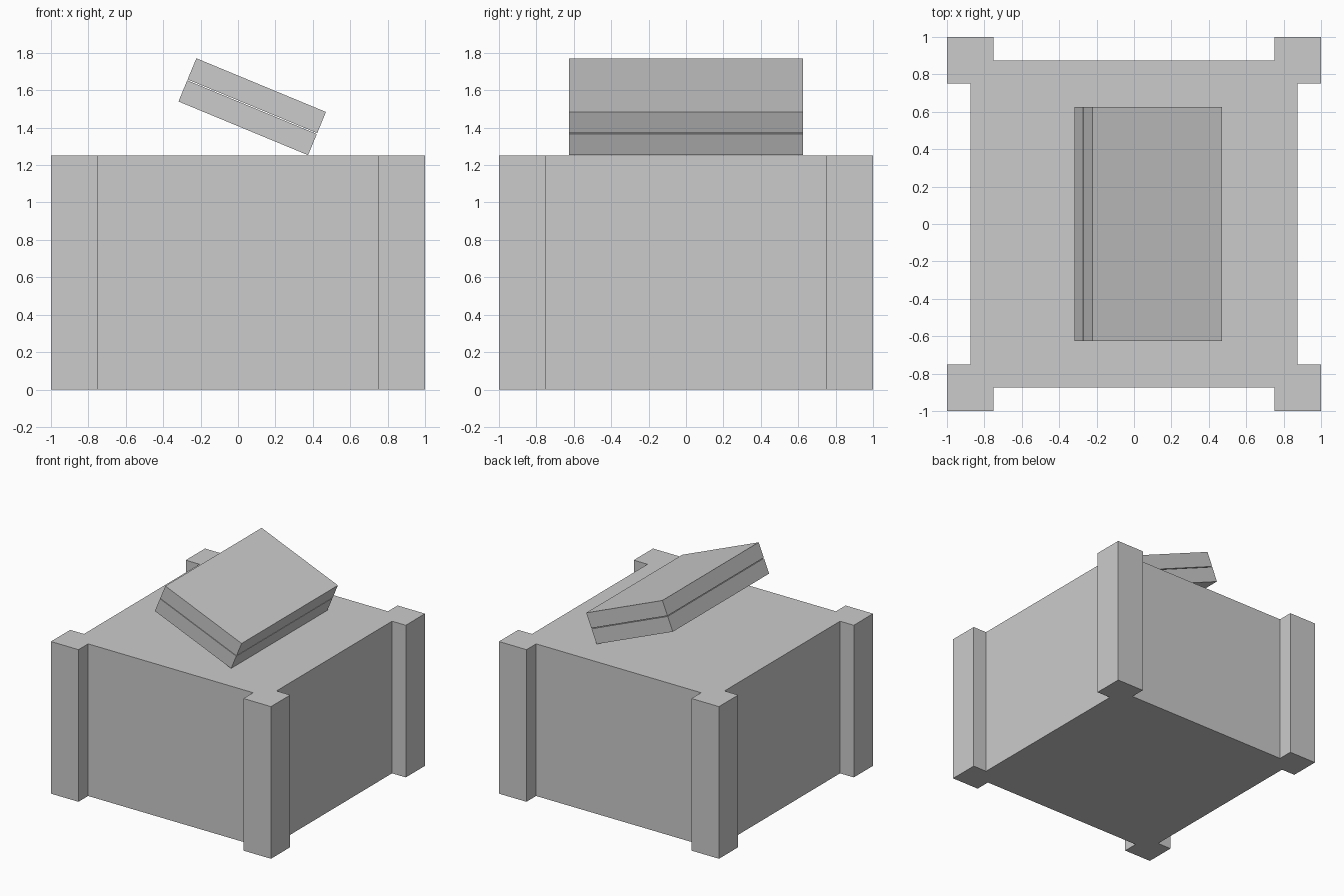
import bpy, bmesh, math
from mathutils import Matrix

if "Cube" in bpy.data.objects:
    bpy.data.objects.remove(bpy.data.objects["Cube"])

grey = bpy.data.materials.new("plain grey")
grey.diffuse_color = (0.6, 0.6, 0.6, 1)
grey.use_nodes = True
grey.node_tree.nodes["Principled BSDF"].inputs["Base Color"].default_value = grey.diffuse_color


def add_object(name, bm):
    bmesh.ops.recalc_face_normals(bm, faces=bm.faces)
    mesh = bpy.data.meshes.new(name)
    bm.to_mesh(mesh)
    bm.free()
    mesh.materials.append(grey)
    obj = bpy.data.objects.new(name, mesh)
    bpy.context.collection.objects.link(obj)
    return obj


# Crate body: one plan outline with four square corner posts, extruded upward
OUTER, POST, WALL, HEIGHT = 1.0, 0.75, 0.875, 1.25
corner = [(WALL, POST), (OUTER, POST), (OUTER, OUTER), (POST, OUTER), (POST, WALL)]
bm = bmesh.new()
outline = []
for quarter in range(4):
    for x, y in corner:
        for _ in range(quarter):
            x, y = -y, x
        outline.append(bm.verts.new((x, y, 0)))
base = bm.faces.new(outline)
top = bmesh.ops.extrude_face_region(bm, geom=[base], use_keep_orig=True)
bmesh.ops.translate(bm, vec=(0, 0, HEIGHT),
                    verts=[g for g in top["geom"] if isinstance(g, bmesh.types.BMVert)])
add_object("crate_body", bm)

# Tilted block on top: two equal slabs with a hairline seam between them
LENGTH, WIDTH, THICK, SEAM = 0.75, 1.25, 0.25, 0.005
tilt = Matrix.Translation((0.076, 0, 1.512)) @ Matrix.Rotation(math.radians(22.5), 4, 'Y')
slab = (THICK - SEAM) / 2
for name, side in (("lower_slab", -1), ("upper_slab", 1)):
    bm = bmesh.new()
    bmesh.ops.create_cube(bm, size=1)
    place = Matrix.Translation((0, 0, side * (slab + SEAM) / 2))
    bm.transform(tilt @ place @ Matrix.Diagonal((LENGTH, WIDTH, slab, 1)))
    add_object(name, bm)
